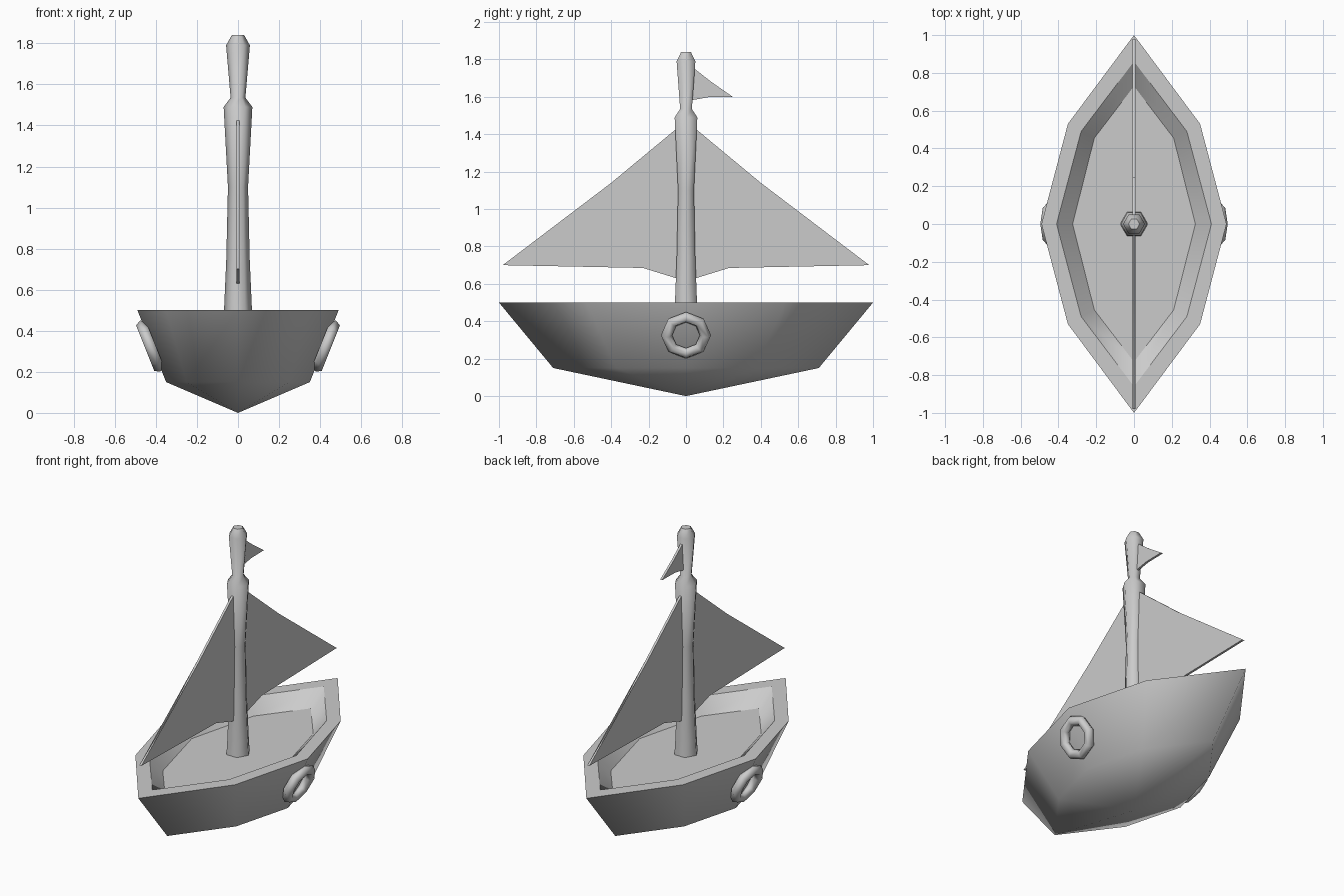
import bpy
import bmesh
import math
from mathutils import Matrix

cube = bpy.data.objects.get("Cube")
if cube:
    bpy.data.objects.remove(cube, do_unlink=True)

grey = bpy.data.materials.new("plain_grey")
grey.use_nodes = True
colour = (0.6, 0.6, 0.6, 1)
grey.diffuse_color = colour
grey.node_tree.nodes["Principled BSDF"].inputs["Base Color"].default_value = colour


def finish(bm, name, sharp_angle=None):
    """Turn a bmesh into a smooth shaded object, with optional sharp edges."""
    bmesh.ops.recalc_face_normals(bm, faces=bm.faces)
    for face in bm.faces:
        face.smooth = True
    if sharp_angle:
        for edge in bm.edges:
            if edge.calc_face_angle(0) > math.radians(sharp_angle):
                edge.smooth = False
    mesh = bpy.data.meshes.new(name)
    bm.to_mesh(mesh)
    bm.free()
    mesh.materials.append(grey)
    obj = bpy.data.objects.new(name, mesh)
    bpy.context.collection.objects.link(obj)
    return obj


def bridge(bm, lower, upper):
    """Join two closed loops of equal length with quads."""
    count = len(lower)
    faces = []
    for i in range(count):
        j = (i + 1) % count
        faces.append(bm.faces.new((lower[i], lower[j], upper[j], upper[i])))
    return faces


def hull_loop(bm, length, beam, shoulder_x, shoulder_y, z):
    """Pointed eight-sided outline of the boat."""
    sx, sy = shoulder_x, shoulder_y
    outline = [(0, -length), (sx, -sy), (beam, 0), (sx, sy),
               (0, length), (-sx, sy), (-beam, 0), (-sx, -sy)]
    return [bm.verts.new((x, y, z)) for x, y in outline]


# Hull: keel point, chine, rim, inner rim and sunken deck
bm = bmesh.new()
keel = bm.verts.new((0, 0, 0))
chine = hull_loop(bm, 0.71, 0.35, 0.25, 0.375, 0.15)
rim = hull_loop(bm, 1.0, 0.49, 0.35, 0.53, 0.5)
inner_rim = hull_loop(bm, 0.86, 0.41, 0.28, 0.49, 0.5)
deck = hull_loop(bm, 0.73, 0.325, 0.21, 0.455, 0.41)
for i in range(len(chine)):
    bm.faces.new((keel, chine[(i + 1) % len(chine)], chine[i]))
bridge(bm, chine, rim)
flat_faces = bridge(bm, rim, inner_rim)
bridge(bm, inner_rim, deck)
flat_faces.append(bm.faces.new(deck))
for face in flat_faces:
    for edge in face.edges:
        edge.smooth = False
finish(bm, "hull")

# Mast: six-sided turned post with a collar and a capped top
bm = bmesh.new()
mast_profile = [(0.074, 0.40), (0.068, 0.50), (0.057, 0.75), (0.049, 1.1),
                (0.07, 1.49), (0.036, 1.535), (0.058, 1.79), (0.03, 1.84)]
loops = []
for radius, z in mast_profile:
    loops.append([bm.verts.new((radius * math.cos(a * math.pi / 3),
                                radius * math.sin(a * math.pi / 3), z))
                  for a in range(6)])
for lower, upper in zip(loops, loops[1:]):
    bridge(bm, lower, upper)
bm.faces.new(loops[0])
bm.faces.new(loops[-1])
finish(bm, "mast", 62)


def cloth(name, outline, direction, half=0.007):
    """Thin upright sheet in the plane x = 0."""
    bm = bmesh.new()
    sides = [[bm.verts.new((x, y * direction, z)) for y, z in outline]
             for x in (-half, half)]
    bridge(bm, *sides)
    for side in sides:
        bm.faces.new(side)
    bmesh.ops.triangulate(bm, faces=[f for f in bm.faces if len(f.verts) > 4])
    finish(bm, name, 60)


# Two mirrored sails and the small flag
sail = [(0.02, 1.455), (0.4, 1.14), (0.71, 0.88), (0.98, 0.70),
        (0.23, 0.685), (0.02, 0.62)]
cloth("front_sail", sail, -1)
cloth("back_sail", sail, 1)
cloth("flag", [(0.02, 1.77), (0.135, 1.68), (0.25, 1.60), (0.12, 1.598),
               (0.02, 1.58)], 1)

# Life rings lying against both sides of the hull
for name, side in (("left_life_ring", 1), ("right_life_ring", -1)):
    bm = bmesh.new()
    loops = []
    for i in range(8):
        a = i * math.pi / 4
        loop = []
        for j in range(6):
            b = j * math.pi / 3
            r = 0.104 + 0.03 * math.cos(b)
            loop.append(bm.verts.new((0.03 * math.sin(b),
                                      r * math.cos(a), r * math.sin(a))))
        loops.append(loop)
    for i in range(8):
        bridge(bm, loops[i], loops[(i + 1) % 8])
    tilt = Matrix.Rotation(side * math.atan(0.4), 4, "Y")
    bm.transform(Matrix.Translation((side * 0.428, 0, 0.325)) @ tilt)
    finish(bm, name)
